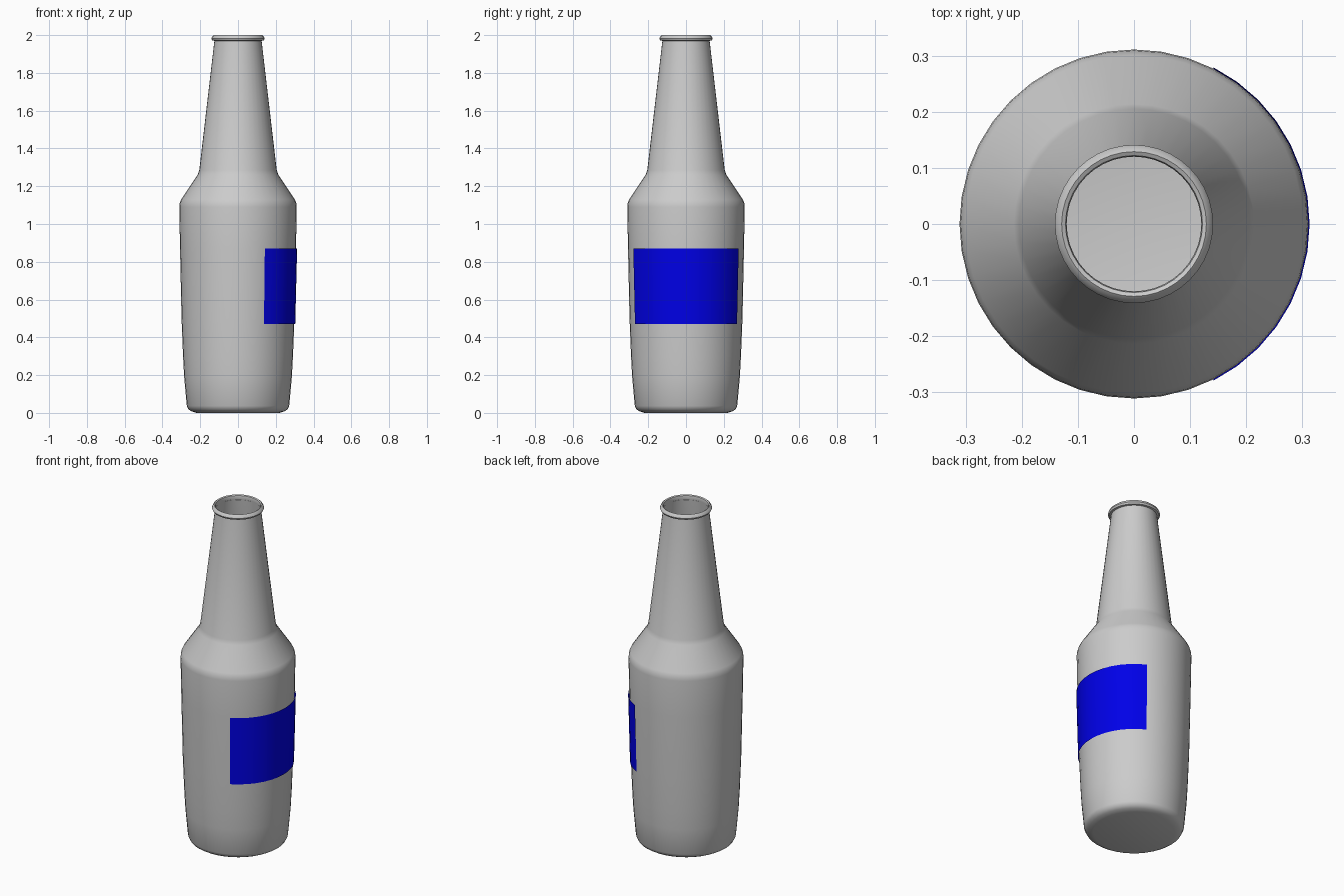
import bpy, bmesh
from math import cos, sin, radians

if "Cube" in bpy.data.objects:
    bpy.data.objects.remove(bpy.data.objects["Cube"])

STEP = 9  # degrees per side, 40 sides round


def lathe(name, profile, start, end, cap=False):
    """Sweep a (radius, z) profile round the z axis."""
    bm = bmesh.new()
    closed = end - start == 360
    count = (end - start) // STEP + (0 if closed else 1)
    cols = []
    for i in range(count):
        a = radians(start + i * STEP)
        cols.append([bm.verts.new((r * cos(a), r * sin(a), z)) for r, z in profile])
    for i in range(count if closed else count - 1):
        a, b = cols[i], cols[(i + 1) % count]
        for j in range(len(profile) - 1):
            bm.faces.new((a[j], b[j], b[j + 1], a[j + 1]))
    if cap:
        bm.faces.new([c[0] for c in reversed(cols)])
    mesh = bpy.data.meshes.new(name)
    bm.to_mesh(mesh)
    bm.free()
    obj = bpy.data.objects.new(name, mesh)
    bpy.context.collection.objects.link(obj)
    bpy.ops.object.select_all(action='DESELECT')
    bpy.context.view_layer.objects.active = obj
    obj.select_set(True)
    bpy.ops.object.shade_smooth_by_angle(angle=radians(40))
    return obj


# Bottle: base, body, shoulder, neck and rolled lip, open at the top
lathe("bottle", [
    (0.22, 0.0), (0.245, 0.008), (0.262, 0.018), (0.271, 0.037),
    (0.285, 0.19), (0.291, 0.3), (0.299, 0.5), (0.307, 0.87),
    (0.311, 1.09), (0.309, 1.11), (0.301, 1.13),
    (0.214, 1.26), (0.205, 1.285), (0.125, 1.97),
    (0.136, 1.972), (0.141, 1.982), (0.136, 1.994), (0.129, 2.0),
    (0.122, 1.996), (0.12, 1.985), (0.122, 1.972),
], 0, 360, cap=True)

# Label wrapped round the right side of the body
label = lathe("label", [(0.303, 0.47), (0.313, 0.87)], -63, 63)
blue = bpy.data.materials.new("label_blue")
blue.diffuse_color = (0.0, 0.0, 0.8, 1)
blue.use_nodes = True
blue.node_tree.nodes["Principled BSDF"].inputs["Base Color"].default_value = blue.diffuse_color
label.data.materials.append(blue)
